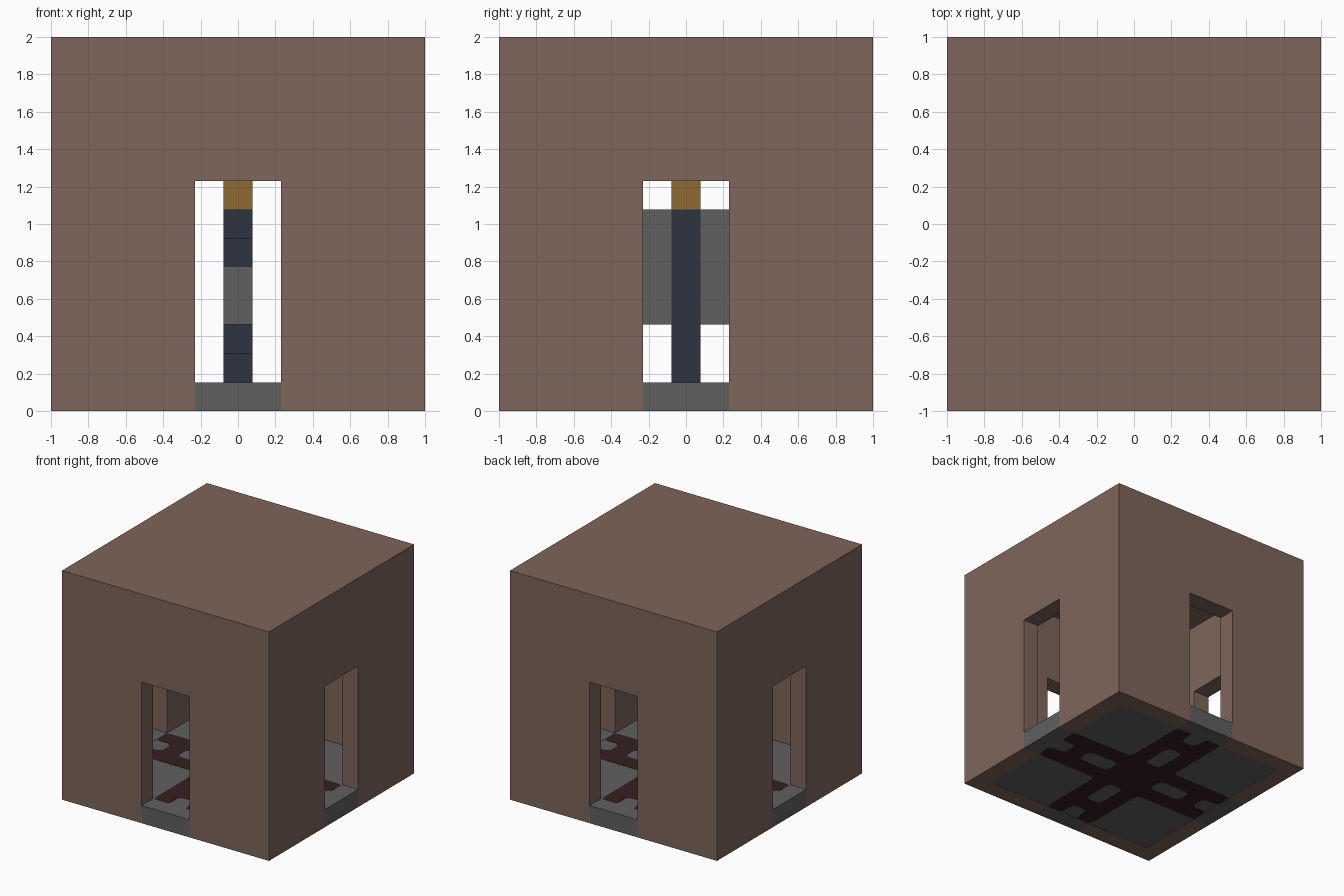
import bpy
from mathutils import Vector

cube = bpy.data.objects.get("Cube")
if cube:
    bpy.data.objects.remove(cube, do_unlink=True)

V = 2 / 13          # block size
INNER = 5.5 * V     # half width of the room
DOOR = 1.5 * V      # half width of a doorway


def material(name, colour):
    m = bpy.data.materials.new(name)
    m.use_nodes = True
    m.diffuse_color = (*colour, 1)
    m.node_tree.nodes["Principled BSDF"].inputs["Base Color"].default_value = (*colour, 1)
    return m


brown = material("brown_wall", (0.205, 0.133, 0.102))
grey = material("grey_stone", (0.117, 0.117, 0.117))
maroon = material("dark_maroon", (0.036, 0.0144, 0.0144))
navy = material("navy_metal", (0.026, 0.036, 0.053))
gold = material("gold", (0.275, 0.147, 0.032))


def box(name, low, high, mat=None):
    low, high = Vector(low), Vector(high)
    bpy.ops.mesh.primitive_cube_add(size=1, location=(low + high) / 2)
    ob = bpy.context.object
    ob.name = name
    ob.scale = high - low
    bpy.ops.object.transform_apply(location=False, rotation=False, scale=True)
    if mat:
        ob.data.materials.append(mat)
    return ob


# Hollow room with a doorway through each side
walls = box("walls_and_roof", (-1, -1, 0), (1, 1, 2), brown)
cutters = [
    box("room_cutter", (-INNER, -INNER, -1), (INNER, INNER, 12 * V)),
    box("door_cutter_x", (-2, -DOOR, -1), (2, DOOR, 8 * V)),
    box("door_cutter_y", (-DOOR, -2, -1), (DOOR, 2, 8 * V)),
]
for cutter in cutters:
    mod = walls.modifiers.new(cutter.name, "BOOLEAN")
    mod.operation = "DIFFERENCE"
    mod.solver = "EXACT"
    mod.object = cutter
    bpy.context.view_layer.objects.active = walls
    bpy.ops.object.modifier_apply(modifier=mod.name)
    bpy.data.objects.remove(cutter, do_unlink=True)

# Stone floor and door sills
GAP = 0.002
box("floor", (-INNER, -INNER, GAP), (INNER, INNER, V - GAP), grey)
for s, side in ((-1, "right"), (1, "left")):
    a, b = sorted((s * INNER, s))
    box(side + "_sill", (a, -DOOR, 0), (b, DOOR, V), grey)
for s, side in ((-1, "front"), (1, "back")):
    a, b = sorted((s * INNER, s))
    box(side + "_sill", (-DOOR, a, 0), (DOOR, b, V), grey)


def turn(points, quarter):
    for _ in range(quarter):
        points = [(-y, x) for x, y in points]
    return points


def soften(points, r=0.3):
    # replace each corner by a short rounded run of points
    out = []
    for i, p in enumerate(points):
        p = Vector(p)
        a = p + (Vector(points[i - 1]) - p).normalized() * r
        b = p + (Vector(points[(i + 1) % len(points)]) - p).normalized() * r
        out += [a, (a + b + 2 * p) / 4, b]
    return out


# Maroon cross inlaid through the floor, with forked ends and slots
arm = [(1.5, 1.5), (1.5, 5.5), (.5, 5.5), (.5, 4.5), (-.5, 4.5), (-.5, 5.5), (-1.5, 5.5)]
slot = [(-.5, 1.5), (.5, 1.5), (.5, 3.5), (-.5, 3.5)]
loops = [[p for q in range(4) for p in turn(arm, q)]]
loops += [turn(slot, q) for q in range(4)]
curve = bpy.data.curves.new("floor_cross", "CURVE")
curve.dimensions = "2D"
curve.fill_mode = "BOTH"
curve.extrude = V / 2
for loop in loops:
    pts = soften(loop)
    spline = curve.splines.new("POLY")
    spline.points.add(len(pts) - 1)
    for point, p in zip(spline.points, pts):
        point.co = (p.x * V, p.y * V, 0, 1)
    spline.use_cyclic_u = True
cross = bpy.data.objects.new("floor_cross", curve)
cross.location.z = V / 2
curve.materials.append(maroon)
bpy.context.collection.objects.link(cross)


# Standing emblem in the middle: post, gold tip and two wings
def block(name, y, z0, z1, mat):
    box(name, (-V / 2, (y - .5) * V, z0 * V), (V / 2, (y + .5) * V, z1 * V), mat)


block("post", 0, 1, 7, navy)
block("post_tip", 0, 7, 8, gold)
for s, side in ((-1, "front"), (1, "back")):
    block(side + "_wing_root", s, 3, 7, grey)
    block(side + "_wing_middle", 2 * s, 3, 6, grey)
    block(side + "_wing_end", 3 * s, 3, 5, grey)
    block(side + "_wing_lower_tip", 2 * s, 2, 3, navy)
    block(side + "_wing_shoulder", 3 * s, 5, 6, navy)
    block(side + "_wing_top", 2 * s, 6, 7, navy)
